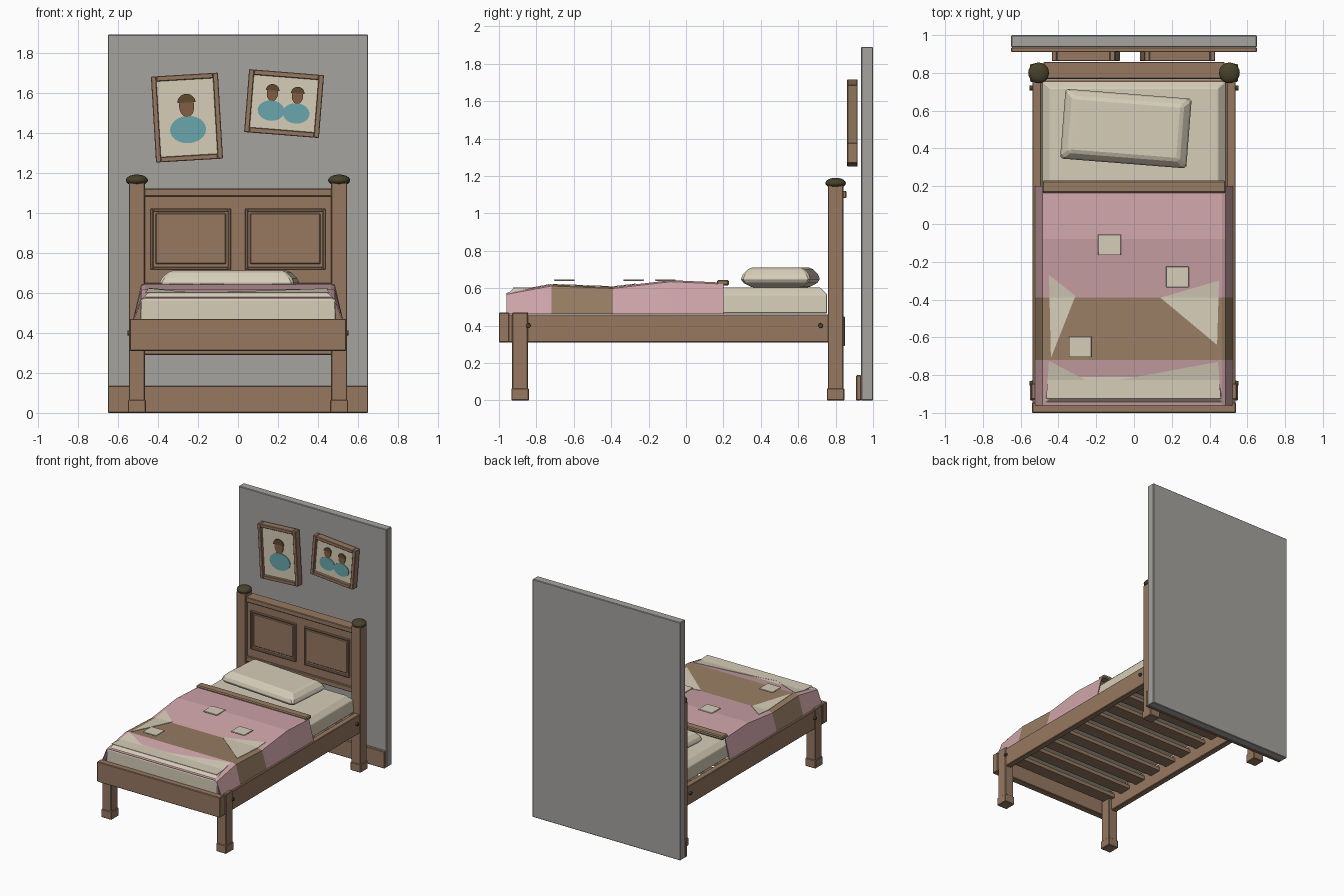
import bpy, bmesh, math
from mathutils import Matrix, Vector

if "Cube" in bpy.data.objects:
    bpy.data.objects.remove(bpy.data.objects["Cube"], do_unlink=True)


def material(name, *rgb):
    lin = [((c / 255 + 0.055) / 1.055) ** 2.4 for c in rgb] + [1]
    m = bpy.data.materials.new(name)
    m.use_nodes = True
    m.diffuse_color = lin
    m.node_tree.nodes["Principled BSDF"].inputs["Base Color"].default_value = lin
    return m


WOOD = material("wood", 150, 120, 97)
CREAM = material("cream linen", 214, 205, 184)
PINK = material("pink cloth", 207, 165, 170)
BROWN = material("brown cloth", 151, 125, 99)
GREY = material("wall grey", 165, 163, 159)
OLIVE = material("dark olive", 72, 66, 43)
TEAL = material("teal", 104, 166, 172)
SKIN = material("skin brown", 132, 94, 68)
HAIR = material("hair brown", 96, 74, 46)


def finish(name, bm, mats, matrix=None, bevel=0):
    bmesh.ops.recalc_face_normals(bm, faces=bm.faces)
    me = bpy.data.meshes.new(name)
    bm.to_mesh(me)
    bm.free()
    ob = bpy.data.objects.new(name, me)
    bpy.context.collection.objects.link(ob)
    for m in mats:
        me.materials.append(m)
    if matrix:
        ob.matrix_world = matrix
    if bevel:
        mod = ob.modifiers.new("edge", "BEVEL")
        mod.width, mod.segments = bevel, 1
    return ob


def box(name, x, y, z, mat, bevel=0.004, matrix=None):
    """Box from (low, high) pairs on each axis."""
    bm = bmesh.new()
    bmesh.ops.create_cube(bm, size=1)
    for v in bm.verts:
        v.co = [r[0] if c < 0 else r[1] for c, r in zip(v.co, (x, y, z))]
    return finish(name, bm, [mat], matrix, bevel)


def loft(name, rings, mat, matrix, bevel=0):
    """Stack of rectangles given as (half x, half y, z)."""
    bm = bmesh.new()
    loops = [[bm.verts.new((sx * hx, sy * hy, z))
              for sx, sy in ((-1, -1), (1, -1), (1, 1), (-1, 1))] for hx, hy, z in rings]
    for a, b in zip(loops, loops[1:]):
        for i in range(4):
            j = (i + 1) % 4
            bm.faces.new((a[i], a[j], b[j], b[i]))
    bm.faces.new(loops[0])
    bm.faces.new(loops[-1])
    return finish(name, bm, [mat], matrix, bevel)


def border(name, x, z, y, w, mat, matrix=None):
    """Four bars around a rectangle facing the front."""
    for side, a, b in (("left", x[1] - w, x[1]), ("right", x[0], x[0] + w)):
        box(f"{name}_{side}", (a, b), y, z, mat, 0.003, matrix)
    for side, a, b in (("top", z[1] - w, z[1]), ("bottom", z[0], z[0] + w)):
        box(f"{name}_{side}", (x[0] + w, x[1] - w), y, (a, b), mat, 0.003, matrix)


# Wall
box("wall", (-0.65, 0.65), (0.936, 1), (0, 1.89), GREY)
box("skirting_board", (-0.65, 0.65), (0.91, 0.936), (0, 0.135), WOOD)

# Bed frame, both sides
for s, side in ((1, "left"), (-1, "right")):
    def span(a, b):
        return (s * a, s * b) if s > 0 else (-b, -a)
    box(f"{side}_rail", span(0.49, 0.538), (-0.95, 0.84), (0.31, 0.46), WOOD)
    for part, y, top in (("front_leg", -0.887, 0.47), ("back_post", 0.8, 1.15)):
        box(f"{side}_{part}", span(0.465, 0.545), (y - 0.042, y + 0.042), (0, top), WOOD)
        box(f"{side}_{part}_foot", span(0.46, 0.55), (y - 0.047, y + 0.047), (0, 0.065), WOOD)
    for y in (-0.843, 0.72):
        bm = bmesh.new()
        bmesh.ops.create_cone(bm, cap_ends=True, segments=12, radius1=0.014,
                              radius2=0.012, depth=0.02)
        finish(f"{side}_bolt", bm, [OLIVE],
               Matrix.Translation((s * 0.543, y, 0.4)) @ Matrix.Rotation(s * math.pi / 2, 4, "Y"))
    bm = bmesh.new()
    bmesh.ops.create_uvsphere(bm, u_segments=20, v_segments=10, radius=0.055)
    for f in bm.faces:
        f.smooth = True
    finish(f"{side}_post_cap", bm, [OLIVE],
           Matrix.Translation((s * 0.505, 0.8, 1.162)) @ Matrix.Diagonal((1, 1, 0.52, 1)))
    # Headboard panel mouldings
    border(f"{side}_panel_outer", span(0.035, 0.437), (0.715, 1.02), (0.773, 0.795), 0.014, WOOD)
    box(f"{side}_panel_field", span(0.058, 0.415), (0.78, 0.795), (0.74, 1.0), WOOD, 0.008)

box("foot_rail", (-0.54, 0.54), (-1, -0.945), (0.31, 0.47), WOOD)
box("back_rail", (-0.538, 0.538), (0.8, 0.85), (0.29, 0.45), WOOD)
box("headboard", (-0.47, 0.47), (0.785, 0.825), (0.62, 1.1), WOOD)
box("headboard_top", (-0.48, 0.48), (0.768, 0.858), (1.082, 1.12), WOOD)
box("headboard_bottom", (-0.47, 0.47), (0.768, 0.84), (0.61, 0.65), WOOD)
for i in range(10):
    y = -0.86 + i * 0.175
    box("slat", (-0.49, 0.49), (y - 0.05, y + 0.05), (0.4, 0.43), WOOD, 0)

# Mattress and pillow
loft("mattress", [(0.49, 0.855, 0.465), (0.485, 0.855, 0.565), (0.445, 0.82, 0.603)],
     CREAM, Matrix.Translation((0, -0.1, 0)), 0.004)
loft("pillow", [(0.27, 0.13, 0.603), (0.335, 0.185, 0.635), (0.335, 0.185, 0.665),
                (0.29, 0.145, 0.71)], CREAM,
     Matrix.Translation((-0.043, 0.505, 0)) @ Matrix.Rotation(math.radians(-4.5), 4, "Z"), 0.012)

# Blanket: wavy top with flared sides
WAVE = [(-0.96, 0.575), (-0.72, 0.62), (-0.39, 0.607), (-0.08, 0.643), (0.2, 0.63)]


def height(y):
    for (y0, z0), (y1, z1) in zip(WAVE, WAVE[1:]):
        if y <= y1:
            return z0 + (z1 - z0) * (y - y0) / (y1 - y0)
    return WAVE[-1][1]


bm = bmesh.new()
rows = [[bm.verts.new(p) for p in ((-0.525, y, 0.463), (-0.485, y, z - 0.008), (-0.465, y, z),
                                  (0.465, y, z), (0.485, y, z - 0.008), (0.525, y, 0.463))]
        for y, z in WAVE]
for k, (a, b) in enumerate(zip(rows, rows[1:])):
    for i in range(5):
        f = bm.faces.new((a[i], a[i + 1], b[i + 1], b[i]))
        f.material_index = 1 if k == 1 else 0
blanket = finish("blanket", bm, [PINK, BROWN])
mod = blanket.modifiers.new("thickness", "SOLIDIFY")
mod.thickness, mod.offset = 0.006, -1


# Cream cloth areas lying on the blanket, bent along its waves
def overlay(name, points):
    bm = bmesh.new()
    bm.faces.new([bm.verts.new((x, y, 0)) for x, y in points])
    for y in [w[0] for w in WAVE] + [-0.827]:
        bmesh.ops.bisect_plane(bm, geom=bm.verts[:] + bm.edges[:] + bm.faces[:],
                               plane_co=(0, y, 0), plane_no=(0, 1, 0))
    for v in bm.verts:
        v.co.z = max(height(v.co.y), 0.6) + 0.004
    bmesh.ops.solidify(bm, geom=bm.faces[:], thickness=0.003)
    finish(name, bm, [CREAM])


overlay("right_cream_area", [(-0.45, -0.27), (-0.44, -0.71), (-0.31, -0.38)])
overlay("left_cream_area", [(0.45, -0.3), (0.14, -0.39), (0.44, -0.64)])
overlay("foot_cream_area", [(-0.45, -0.725), (-0.465, -0.925), (0.46, -0.925),
                            (0.445, -0.73), (-0.21, -0.85)])
for x, y in ((-0.13, -0.11), (0.23, -0.28), (-0.285, -0.65)):
    box("sewn_patch", (x - 0.06, x + 0.06), (y - 0.055, y + 0.055), (0.639, 0.647), CREAM, 0.002)
box("blanket_fold", (-0.485, 0.485), (0.165, 0.23), (0.615, 0.645), BROWN, 0.007)


# Framed portraits
def oval(name, x, z, rx, rz, y, mat, matrix, half=False):
    bm = bmesh.new()
    n = 24
    turn = math.pi if half else 2 * math.pi
    pts = [(x + rx * math.cos(turn * i / n), y, z + rz * math.sin(turn * i / n))
           for i in range(n + half)]
    face = bm.faces.new([bm.verts.new(p) for p in pts])
    new = bmesh.ops.extrude_face_region(bm, geom=[face])["geom"]
    bmesh.ops.translate(bm, vec=(0, 0.007, 0),
                        verts=[g for g in new if isinstance(g, bmesh.types.BMVert)])
    finish(name, bm, [mat], matrix)


def picture(name, x, z, w, h, tilt, people):
    m = Matrix.Translation((x, 0, z)) @ Matrix.Rotation(math.radians(tilt), 4, "Y")
    border(f"{name}_frame", (-w / 2, w / 2), (-h / 2, h / 2), (0.862, 0.917), 0.026, WOOD, m)
    box(f"{name}_canvas", (0.01 - w / 2, w / 2 - 0.01), (0.885, 0.912),
        (0.01 - h / 2, h / 2 - 0.01), CREAM, 0, m)
    for px, pz, r in people:
        oval(f"{name}_body", px, pz, r, r * 0.76, 0.88, TEAL, m)
        oval(f"{name}_face", px, pz + r * 1.3, r * 0.42, r * 0.6, 0.877, SKIN, m)
        oval(f"{name}_hair", px, pz + r * 1.5, r * 0.5, r * 0.48, 0.874, HAIR, m, True)


picture("right_picture", -0.255, 1.475, 0.335, 0.43, -3.4, [(0.002, -0.06, 0.09)])
picture("left_picture", 0.23, 1.545, 0.375, 0.315, 4.6,
        [(-0.062, -0.04, 0.067), (0.064, -0.044, 0.067)])
